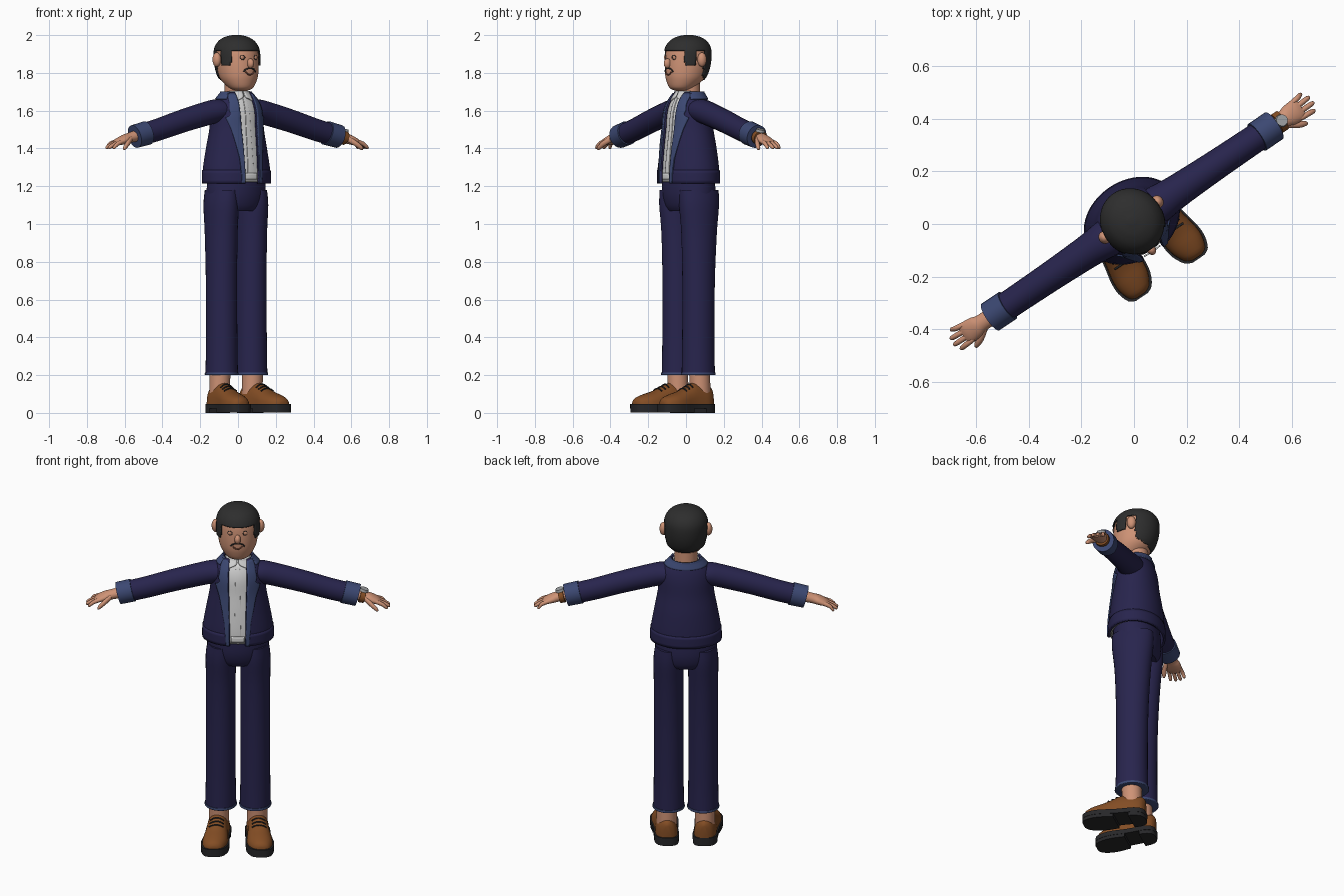
import bpy, bmesh, math
from math import sin, cos, pi, asin
from mathutils import Matrix

if "Cube" in bpy.data.objects:
    bpy.data.objects.remove(bpy.data.objects["Cube"])


def material(name, r, g, b):
    m = bpy.data.materials.new(name)
    m.use_nodes = True
    m.diffuse_color = (r, g, b, 1)
    m.node_tree.nodes["Principled BSDF"].inputs["Base Color"].default_value = (r, g, b, 1)
    return m


NAVY = material("navy cloth", .021, .018, .075)
BLUE = material("blue trim", .045, .065, .17)
SKIN = material("skin", .62, .29, .18)
HAIR = material("charcoal hair", .027, .027, .027)
WHITE = material("white shirt", .68, .68, .68)
LEATHER = material("brown leather", .23, .075, .018)
SOLE = material("dark rubber", .02, .02, .022)
METAL = material("grey metal", .35, .36, .37)
LIP = material("brown lip", .2, .07, .04)
parts = []


# ---- helpers ----
def finish(name, bm, mat, thick=0):
    bmesh.ops.recalc_face_normals(bm, faces=bm.faces[:])
    me = bpy.data.meshes.new(name)
    bm.to_mesh(me)
    bm.free()
    me.materials.append(mat)
    ob = bpy.data.objects.new(name, me)
    bpy.context.collection.objects.link(ob)
    if thick:
        mod = ob.modifiers.new("thickness", "SOLIDIFY")
        mod.thickness, mod.offset = thick, 0
    parts.append(ob)
    return ob


def smooth(rows, k=4):
    """Catmull-Rom interpolation through rows of numbers."""
    out, last = [], len(rows) - 1
    for i in range(last):
        p = [rows[max(0, min(last, j))] for j in range(i - 1, i + 3)]
        for s in range(k):
            t = s / k
            out.append(tuple(b + .5 * t * (c - a + t * (2*a - 5*b + 4*c - d + t * (3*(b - c) + d - a)))
                             for a, b, c, d in zip(*p)))
    return out + [tuple(rows[-1])]


def lookup(rows, z):
    """Linear lookup by the first number of each ascending row."""
    for p, q in zip(rows, rows[1:]):
        if z <= q[0]:
            t = max(0, (z - p[0]) / (q[0] - p[0]))
            return [a + (b - a) * t for a, b in zip(p, q)][1:]
    return list(rows[-1][1:])


def loft(name, rings, mat, closed=True, caps=True, thick=0, keep=None):
    bm = bmesh.new()
    vs = [[bm.verts.new(p) for p in ring] for ring in rings]
    n = len(vs[0])
    for A, B in zip(vs, vs[1:]):
        for j in range(n if closed else n - 1):
            k = (j + 1) % n
            bm.faces.new((A[j], A[k], B[k], B[j]))
    if closed and caps:
        bm.faces.new(vs[0])
        bm.faces.new(vs[-1])
    if keep:
        drop = [f for f in bm.faces if not keep(*f.calc_center_median())]
        bmesh.ops.delete(bm, geom=drop, context="FACES")
    return finish(name, bm, mat, thick)


def surf(prof, z, t, off=0):
    """Point on an upright body; t = 0 is the front."""
    a, b, cy = lookup(prof, z)
    return ((a + off) * sin(t), cy - (b + off) * cos(t), z)


def patch(name, prof, z0, z1, span, off, mat, thick=.006, n=24, m=20):
    zs = [z0 + (z1 - z0) * i / m for i in range(m + 1)]
    rings = []
    for z in zs:
        t0, t1 = span(z)
        rings.append([surf(prof, z, t0 + (t1 - t0) * j / n, off) for j in range(n + 1)])
    return loft(name, rings, mat, closed=False, thick=thick)


def body(name, rows, mat, cx=0, n=32, **kw):
    return loft(name, [[(cx + a * sin(2*pi*j/n), cy - b * cos(2*pi*j/n), z) for j in range(n)]
                       for z, a, b, cy in smooth(rows)], mat, **kw)


def limb(name, rows, s, mat, n=20, k=4):
    """Sideways limb: rows of x, y, z, depth radius, height radius."""
    return loft(name, [[(s * (x + .27 * rz * sin(2*pi*j/n)), y + ry * cos(2*pi*j/n), z + rz * sin(2*pi*j/n))
                        for j in range(n)] for x, y, z, ry, rz in smooth(rows, k)], mat)


def ball(name, c, size, mat):
    bm = bmesh.new()
    bmesh.ops.create_uvsphere(bm, u_segments=20, v_segments=12, radius=1,
                              matrix=Matrix.Translation(c) @ Matrix.Diagonal((*size, 1)))
    return finish(name, bm, mat)


def tube(name, pts, r, mat, cyclic=False):
    cu = bpy.data.curves.new(name, "CURVE")
    cu.dimensions, cu.bevel_depth, cu.bevel_resolution, cu.use_fill_caps = "3D", r, 2, True
    sp = cu.splines.new("POLY")
    sp.points.add(len(pts) - 1)
    for p, q in zip(sp.points, pts):
        p.co = (*q, 1)
    sp.use_cyclic_u = cyclic
    cu.materials.append(mat)
    ob = bpy.data.objects.new(name, cu)
    bpy.context.collection.objects.link(ob)
    parts.append(ob)


# ---- head, neck and hair ----
head = [(1.705, .03, .03, -.03), (1.72, .062, .062, -.03), (1.76, .092, .098, -.01), (1.8, .105, .114, 0),
        (1.86, .111, .121, .008), (1.92, .108, .117, .012), (1.96, .086, .094, .014),
        (1.983, .05, .055, .015), (1.993, .008, .008, .015)]
body("head", head, SKIN, n=48)
body("neck", [(1.6, .066, .062, .02), (1.68, .062, .06, .018), (1.78, .062, .06, .015)], SKIN)


def hairy(x, y, z):
    sideburn = -.07 < y < -.012 and abs(x) > .06 and z > 1.84
    return z > 1.915 or sideburn or (y > .04 and z > 1.76 + .5 * max(0, .09 - y))


n = 72
loft("hair", [[((a + .006) * sin(2*pi*j/n), cy - (b + .006) * cos(2*pi*j/n), z + .005) for j in range(n)]
              for z, a, b, cy in smooth(head, 7)], HAIR, thick=.007, keep=hairy)
face = smooth(head, 6)
ball("nose", surf(face, 1.85, 0, .004), (.017, .022, .026), SKIN)
tube("moustache", [surf(face, 1.824 - .4 * abs(t)**3, t, .001) for t in [i * .045 for i in range(-8, 9)]], .004, HAIR)
tube("mouth", [surf(face, 1.79 + .25 * t * t, t, 0) for t in [i * .05 for i in range(-5, 6)]], .004, LIP)
for s, side in ((1, "left"), (-1, "right")):
    ball(side + "_ear", (s * .122, .02, 1.87), (.022, .025, .038), SKIN)
    ex, ey, ez = surf(face, 1.882, s * .38)
    ball(side + "_eye", (ex, ey, ez), (.012, .006, .012), SKIN)
    tube(side + "_eye_rim", [(ex + .012 * cos(i * pi / 8), ey - .003 + .004 * s * cos(i * pi / 8),
                              ez + .012 * sin(i * pi / 8)) for i in range(16)], .0018, HAIR, True)

# ---- jacket and shirt ----
coat = smooth([(1.215, .187, .145, .015), (1.29, .185, .144, .015), (1.4, .166, .134, .015), (1.5, .148, .12, .013),
               (1.58, .142, .112, .012), (1.63, .13, .1, .013), (1.665, .104, .085, .015), (1.695, .074, .07, .018)], 5)
opening = [(1.215, .042), (1.4, .045), (1.6, .05), (1.7, .045)]
lapel = [(1.215, .06), (1.35, .068), (1.5, .095), (1.565, .115), (1.575, .09), (1.6, .098), (1.66, .085), (1.7, .07)]


def at(z, rows):
    return asin(min(.97, lookup(rows, z)[0] / lookup(coat, z)[0]))


def wrap(z):
    return at(z, opening), 2 * pi - at(z, opening)


patch("jacket", coat, 1.215, 1.695, wrap, 0, NAVY, .01, 56, 28)
patch("jacket_waistband", coat, 1.215, 1.285, wrap, .005, NAVY, .006, 56, 4)
patch("jacket_collar", coat, 1.66, 1.7, lambda z: (1, 2 * pi - 1), .008, BLUE, .008, 32, 6)
patch("shirt", coat, 1.222, 1.7, lambda z: (-1.6, 1.6), -.014, WHITE)
patch("shirt_placket", coat, 1.24, 1.68, lambda z: (-.1, .1), -.01, WHITE)
patch("shirt_hem", coat, 1.235, 1.27, lambda z: (-.2, .2), -.004, WHITE, m=3)
for s, side in ((1, "left"), (-1, "right")):
    patch(side + "_lapel", coat, 1.217, 1.69, lambda z: (s * at(z, opening), s * at(z, lapel)), .008, BLUE, .008, 6, 48)
    patch(side + "_shirt_collar", coat, 1.635, 1.705,
          lambda z: (s * max(.05, .8 - (z - 1.635) * 20), s * 1.1), -.003, WHITE, .008, 8, 8)

# ---- arms and hands ----
for s, side in ((1, "left"), (-1, "right")):
    limb(side + "_sleeve", [(.05, .012, 1.605, .07, .05), (.12, .012, 1.6, .072, .06), (.2, .012, 1.583, .064, .061),
                            (.35, .012, 1.544, .058, .059), (.5, .012, 1.5, .055, .057), (.6, .012, 1.475, .054, .056)],
         s, NAVY)
    limb(side + "_cuff", [(.572, .012, 1.482, .05, .05), (.573, .012, 1.482, .061, .062),
                          (.652, .012, 1.463, .061, .06), (.653, .012, 1.463, .04, .04)], s, BLUE, 24, 1)
    limb(side + "_palm", [(.62, .012, 1.472, .034, .03), (.69, .012, 1.455, .033, .026), (.72, .012, 1.447, .041, .024),
                          (.755, .012, 1.435, .043, .018), (.775, .012, 1.428, .036, .01)], s, SKIN)
    for i, reach in enumerate((.816, .828, .826, .808)):
        y = -.021 + .022 * i
        limb(f"{side}_finger_{i + 1}", [(.75, y, 1.437, .0105, .011), (.785, y * 1.1, 1.424, .0105, .011),
                                        (reach - .008, y * 1.2, 1.406, .009, .009), (reach, y * 1.2, 1.402, .003, .003)],
             s, SKIN, 10, 2)
    limb(side + "_thumb", [(.69, -.01, 1.452, .014, .015), (.725, -.034, 1.428, .014, .014),
                           (.755, -.046, 1.404, .011, .011), (.764, -.049, 1.396, .004, .004)], s, SKIN, 12, 3)

# ---- watch on the left wrist ----
limb("watch_strap", [(.662, .012, 1.461, .03, .03), (.663, .012, 1.461, .041, .037),
                     (.69, .012, 1.455, .041, .036), (.691, .012, 1.455, .03, .03)], 1, LEATHER, 24, 1)
bm = bmesh.new()
bmesh.ops.create_cone(bm, cap_ends=True, segments=24, radius1=.025, radius2=.022, depth=.014,
                      matrix=Matrix.Translation((.687, .012, 1.495)) @ Matrix.Rotation(.26, 4, "Y"))
finish("watch_face", bm, METAL)

# ---- trousers ----
body("trouser_hips", [(1.07, .13, .1, .02), (1.1, .158, .117, .02), (1.16, .168, .128, .018),
                      (1.25, .165, .125, .015)], NAVY)
# shoe rows: y, half width, height of the upper
last = smooth([(-.24, .02, .022), (-.225, .047, .042), (-.18, .067, .06), (-.13, .07, .075), (-.08, .064, .098),
               (-.04, .061, .117), (0, .061, .117), (.045, .06, .11), (.08, .045, .1), (.094, .018, .08)], 3)
for s, side in ((1, "left"), (-1, "right")):
    body(side + "_trouser_leg", [(.205, .084, .09, .015), (.4, .081, .087, .015), (.7, .08, .089, .017),
                                 (.95, .081, .1, .02), (1.1, .082, .115, .02), (1.18, .07, .115, .02)],
         NAVY, s * .094)
    body(side + "_trouser_hem", [(.2, .083, .089, .015), (.203, .088, .094, .015), (.215, .087, .093, .015)],
         BLUE, s * .094)
    body(side + "_ankle", [(.1, .055, .055, .02), (.17, .055, .055, .018), (.25, .055, .055, .015)], SKIN, s * .104)

    # shoes, slightly splayed
    def foot_x(y, x):
        return s * (.108 - .09 * y) + x

    n = 24
    loft(side + "_shoe", [[(foot_x(y, w * cos(2*pi*j/n)), y, .04 + h * max(0, sin(2*pi*j/n))**.8) for j in range(n)]
                          for y, w, h in last], LEATHER)

    def sole(name, z0, z1, y0, y1, grow):
        rows = [(y * 1.03, w + grow) for y, w, h in last if y0 <= y <= y1]
        ring = [(foot_x(y, w), y) for y, w in rows] + [(foot_x(y, -w), y) for y, w in reversed(rows)]
        loft(name, [[(x, y, z) for x, y in ring] for z in (z0, z1)], SOLE)

    sole(side + "_shoe_welt", .022, .048, -1, 1, .007)
    sole(side + "_shoe_heel", 0, .025, .01, 1, .005)
    sole(side + "_shoe_tread", .003, .025, -1, -.06, .005)
    for i in range(3):
        y = -.058 - .022 * i
        w, h = lookup(last, y)
        tube(f"{side}_lace_{i + 1}", [(foot_x(y, w * cos(a)), y, .042 + h * sin(a)**.8)
                                      for a in [pi * (.3 + .05 * q) for q in range(9)]], .004, SOLE)

# ---- smooth shading and final turn of the figure ----
bpy.ops.object.select_all(action="DESELECT")
for ob in parts:
    ob.matrix_world = Matrix.Rotation(math.radians(34), 4, "Z")
    if ob.type == "MESH":
        ob.select_set(True)
        bpy.context.view_layer.objects.active = ob
bpy.ops.object.shade_smooth_by_angle(angle=math.radians(45))
